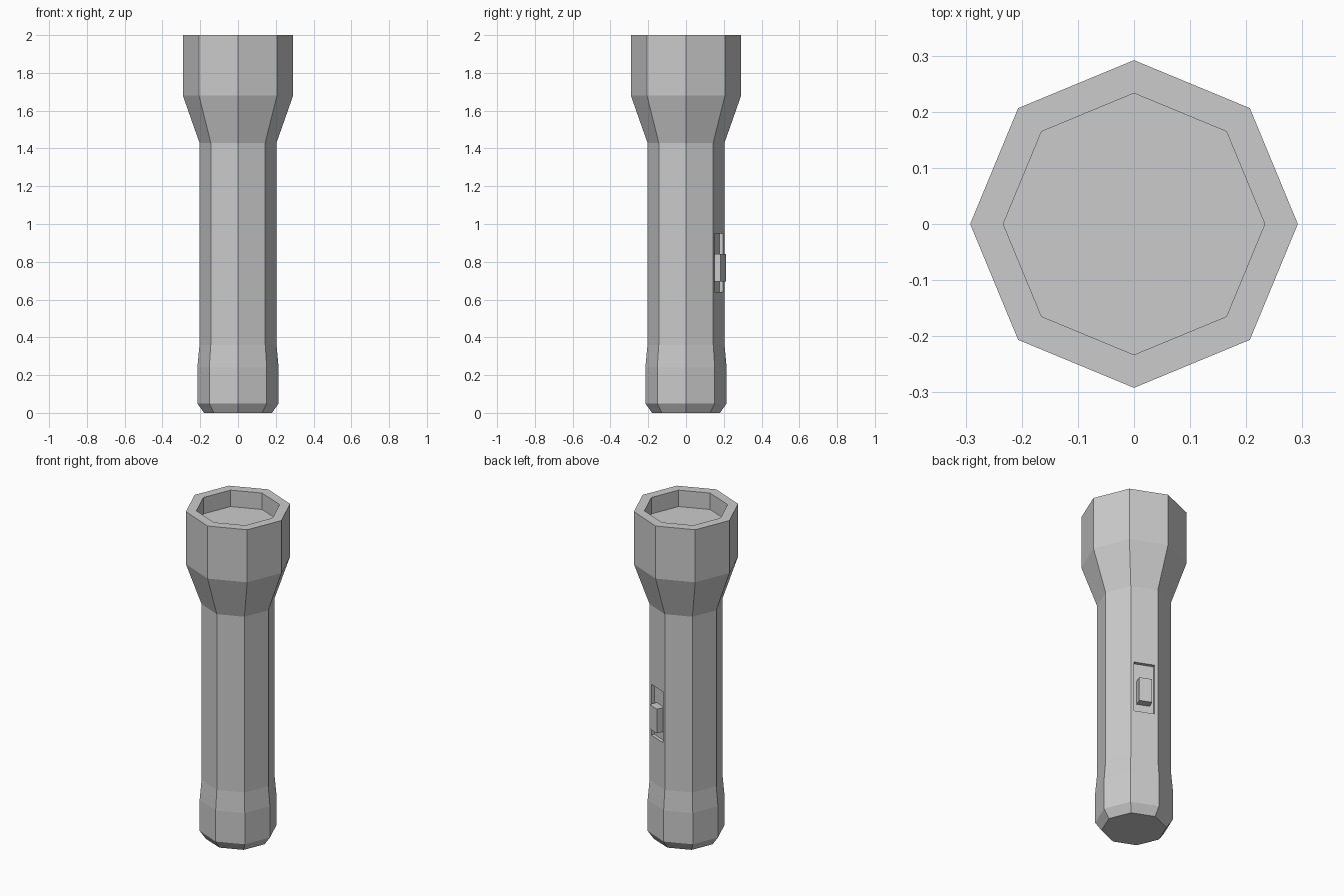
import bpy, bmesh
from math import cos, sin, pi, radians
from mathutils import Matrix

if "Cube" in bpy.data.objects:
    bpy.data.objects.remove(bpy.data.objects["Cube"])

SIDES = 8


def make_object(name, bm):
    bmesh.ops.recalc_face_normals(bm, faces=bm.faces)
    mesh = bpy.data.meshes.new(name)
    bm.to_mesh(mesh)
    bm.free()
    obj = bpy.data.objects.new(name, mesh)
    bpy.context.collection.objects.link(obj)
    return obj


def lathe(name, profile):
    """Closed octagonal solid from (radius, z) rings, capped at both ends."""
    bm = bmesh.new()
    rings = [[bm.verts.new((r * cos(2 * pi * i / SIDES), r * sin(2 * pi * i / SIDES), z))
              for i in range(SIDES)] for r, z in profile]
    for low, high in zip(rings, rings[1:]):
        for i in range(SIDES):
            j = (i + 1) % SIDES
            bm.faces.new((low[i], low[j], high[j], high[i]))
    bm.faces.new(rings[0])
    bm.faces.new(rings[-1])
    return make_object(name, bm)


def side_box(name, inner, outer, width, z0, z1):
    """Box set on the body face that points 67.5 degrees round from +x."""
    bm = bmesh.new()
    bmesh.ops.create_cube(bm, size=1)
    bm.transform(Matrix.Rotation(radians(67.5), 4, 'Z')
                 @ Matrix.Translation(((inner + outer) / 2, 0, (z0 + z1) / 2))
                 @ Matrix.Diagonal((outer - inner, width, z1 - z0, 1)))
    return make_object(name, bm)


# Tail cap, barrel, flared head, rim and recessed lens
body = lathe("flashlight_body", [
    (0.18, 0), (0.215, 0.05), (0.215, 0.24), (0.204, 0.36), (0.204, 1.43),
    (0.292, 1.68), (0.292, 2.0), (0.233, 2.0), (0.233, 1.9)])

# Shallow switch slot cut into one barrel face
face = 0.204 * cos(pi / SIDES)
floor = face - 0.02
cutter = side_box("slot_cutter", floor, face + 0.1, 0.12, 0.64, 0.95)
cutter.hide_render = True
cutter.hide_viewport = True
cutter.display_type = 'WIRE'
cut = body.modifiers.new("switch_slot", 'BOOLEAN')
cut.operation = 'DIFFERENCE'
cut.solver = 'EXACT'
cut.object = cutter

# Sliding switch button
side_box("switch_button", floor - 0.005, face + 0.026, 0.075, 0.695, 0.842)
